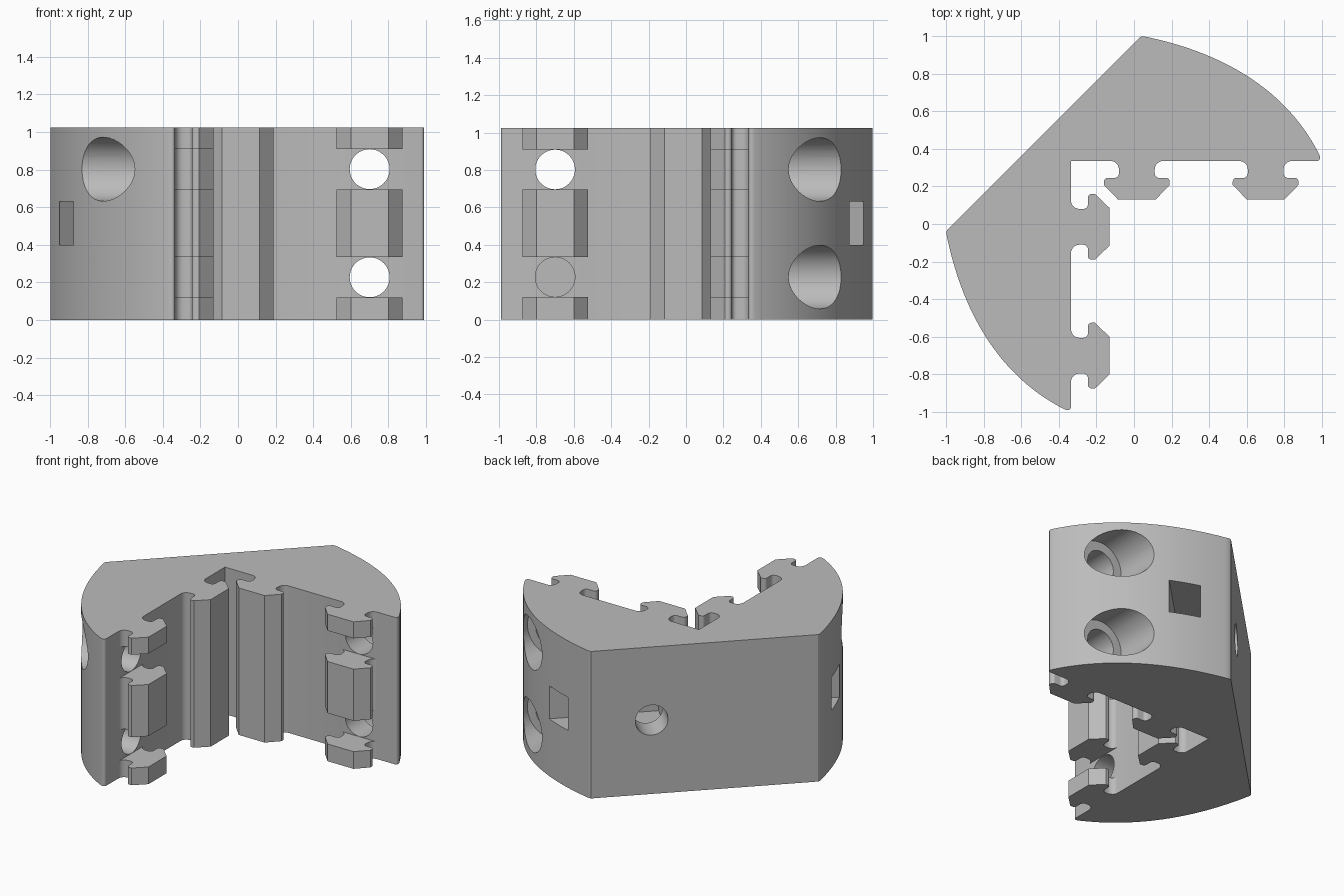
import bpy, bmesh, math
from mathutils import Matrix, Vector

if "Cube" in bpy.data.objects:
    bpy.data.objects.remove(bpy.data.objects["Cube"])

HEIGHT = 1.025
WALL = 0.335
MIRROR = Matrix(((0, -1, 0, 0), (-1, 0, 0, 0), (0, 0, 1, 0), (0, 0, 0, 1)))
TURN = Matrix.Rotation(math.radians(45), 4, 'Z')

grey = bpy.data.materials.new("plain_grey")
grey.diffuse_color = (0.5, 0.5, 0.5, 1)
grey.use_nodes = True
grey.node_tree.nodes["Principled BSDF"].inputs["Base Color"].default_value = grey.diffuse_color


def make_object(name, bm):
    bmesh.ops.recalc_face_normals(bm, faces=bm.faces[:])
    mesh = bpy.data.meshes.new(name)
    bm.to_mesh(mesh)
    bm.free()
    obj = bpy.data.objects.new(name, mesh)
    bpy.context.collection.objects.link(obj)
    return obj


def arc(cx, cy, r, a0, a1, n=6):
    steps = [math.radians(a0 + (a1 - a0) * i / n) for i in range(n + 1)]
    return [(cx + r * math.cos(a), cy + r * math.sin(a)) for a in steps]


# T-shaped rail: left half relative to its centre line, then reflected
def rail(cx):
    left = arc(-0.14, 0.29, 0.045, 90, 0)
    left += arc(-0.12, 0.27, 0.025, 0, -90)
    left += arc(-0.155, 0.225, 0.02, 90, 180)
    left += [(-0.175, 0.208), (-0.1, 0.13)]
    right = [(-x, y) for x, y in reversed(left)]
    return [(cx + x, y) for x, y in left + right]


# Bowed outer side
def bow(n=40):
    p = [Vector(c) for c in ((0.985, 0.37), (0.80, 0.735), (0.44, 0.92), (0.05, 0.998))]
    pts = []
    for i in range(n + 1):
        t = i / n
        s = 1 - t
        q = p[0] * s**3 + p[1] * 3 * s * s * t + p[2] * 3 * s * t * t + p[3] * t**3
        pts.append((q.x, q.y))
    return pts


# Bracket body: one arm's outline, mirrored across the diagonal, extruded up
half = rail(0.015) + rail(0.70) + arc(0.972, 0.353, 0.018, -90, 20, 5)
half += bow() + [(0.035, 0.995)]
outline = [(-WALL, WALL)] + half + [(-y, -x) for x, y in reversed(half)]
bm = bmesh.new()
base = bm.faces.new([bm.verts.new((x, y, 0)) for x, y in outline])
top = bmesh.ops.extrude_face_region(bm, geom=[base])["geom"]
bmesh.ops.translate(bm, vec=(0, 0, HEIGHT),
                    verts=[v for v in top if isinstance(v, bmesh.types.BMVert)])
body = make_object("corner_bracket", bm)
body.data.materials.append(grey)

cutters = []


def add_cutter(name, bm, mirrored):
    if mirrored:
        bm.transform(MIRROR)
    obj = make_object(name, bm)
    obj.hide_render = True
    cutters.append(obj)


def cut_box(name, lo, hi, mirrored, turn=Matrix()):
    lo, hi = Vector(lo), Vector(hi)
    bm = bmesh.new()
    bmesh.ops.create_cube(bm, size=1)
    bm.transform(turn @ Matrix.Translation((lo + hi) / 2)
                 @ Matrix.Diagonal((*(hi - lo), 1)))
    add_cutter(name, bm, mirrored)


def cut_hole(name, x, z, r, y0, y1, mirrored, turn=Matrix()):
    bm = bmesh.new()
    bmesh.ops.create_cone(bm, cap_ends=True, segments=48, radius1=r, radius2=r,
                          depth=y1 - y0)
    bm.transform(turn @ Matrix.Translation((x, (y0 + y1) / 2, z))
                 @ Matrix.Rotation(math.radians(90), 4, 'X'))
    add_cutter(name, bm, mirrored)


for m in (False, True):
    # Bolt holes with wide countersinks and gaps in the outer rail
    for z in (0.2275, 0.8025):
        cut_box("rail_gap", (0.5, 0.05, z - 0.1075), (0.9, WALL - 0.001, z + 0.1075), m)
        cut_hole("bolt_hole", 0.70, z, 0.106, 0.2, 0.6, m)
        cut_hole("bolt_head_bore", 0.70, z, 0.17, 0.505, 1.2, m)
    # Square slot running in from the bowed side, met by a round hole from the back
    cut_box("side_slot", (0.23, 0.305, 0.40), (1.2, 0.495, 0.63), m, TURN)
    cut_hole("back_hole", 0.34, 0.515, 0.105, 0.4, 0.85, m, TURN)

for c in cutters:
    mod = body.modifiers.new(c.name, 'BOOLEAN')
    mod.operation = 'DIFFERENCE'
    mod.solver = 'EXACT'
    mod.object = c

# Bake the cuts, drop the cutters, smooth the round surfaces
bpy.context.view_layer.update()
graph = bpy.context.evaluated_depsgraph_get()
baked = bpy.data.meshes.new_from_object(body.evaluated_get(graph))
body.modifiers.clear()
body.data = baked
for c in cutters:
    bpy.data.objects.remove(c)
baked.materials.clear()
baked.materials.append(grey)
for p in baked.polygons:
    p.material_index = 0
bpy.context.view_layer.objects.active = body
body.select_set(True)
bpy.ops.object.shade_smooth_by_angle(angle=math.radians(30))
